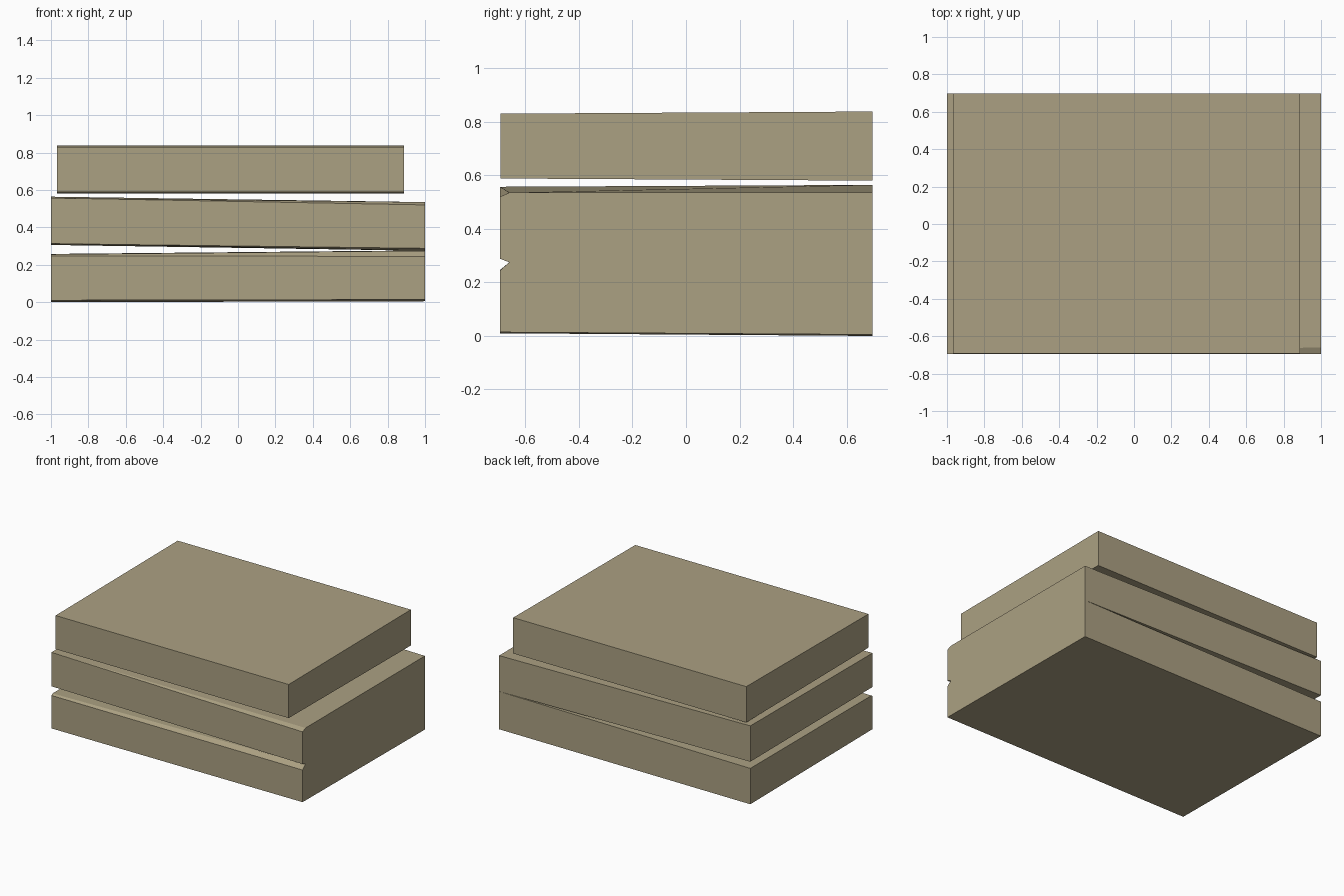
import bpy, bmesh

if "Cube" in bpy.data.objects:
    bpy.data.objects.remove(bpy.data.objects["Cube"])

stone = bpy.data.materials.new("tan stone")
stone.diffuse_color = (0.41, 0.355, 0.225, 1)
stone.use_nodes = True
stone.node_tree.nodes["Principled BSDF"].inputs["Base Color"].default_value = stone.diffuse_color


def slab(name, left, right):
    """Convex slab spanned between a left and a right end profile.
    Each end is (x, [(y, z), ...])."""
    bm = bmesh.new()
    for x, profile in (left, right):
        for y, z in profile:
            bm.verts.new((x, y, z))
    bmesh.ops.convex_hull(bm, input=bm.verts)
    bmesh.ops.recalc_face_normals(bm, faces=bm.faces)
    bmesh.ops.dissolve_limit(bm, angle_limit=0.003, verts=bm.verts, edges=bm.edges)
    mesh = bpy.data.meshes.new(name)
    bm.to_mesh(mesh)
    bm.free()
    mesh.materials.append(stone)
    obj = bpy.data.objects.new(name, mesh)
    bpy.context.collection.objects.link(obj)
    return obj


F, B, R = -0.694, 0.697, -0.66  # front, back, and ridge of the chipped edge

# bottom slab, chipped along its front top edge towards the right
slab("bottom_slab",
     (-1, [(F, 0.010), (B, 0.0), (B, 0.258), (-0.68, 0.256), (F, 0.247)]),
     (1, [(F, 0.014), (B, 0.005), (B, 0.277), (R, 0.275), (F, 0.245)]))

# middle slab, leaning on the right end of the bottom slab
slab("middle_slab",
     (-1, [(F, 0.313), (B, 0.306), (B, 0.564), (F, 0.557)]),
     (1, [(F, 0.288), (R, 0.275), (B, 0.277), (B, 0.535), (R, 0.535), (F, 0.520)]))

# top slab, a little shorter
top = [(-0.692, 0.588), (B, 0.580), (B, 0.838), (-0.692, 0.830)]
slab("top_slab", (-0.968, top), (0.888, top))
